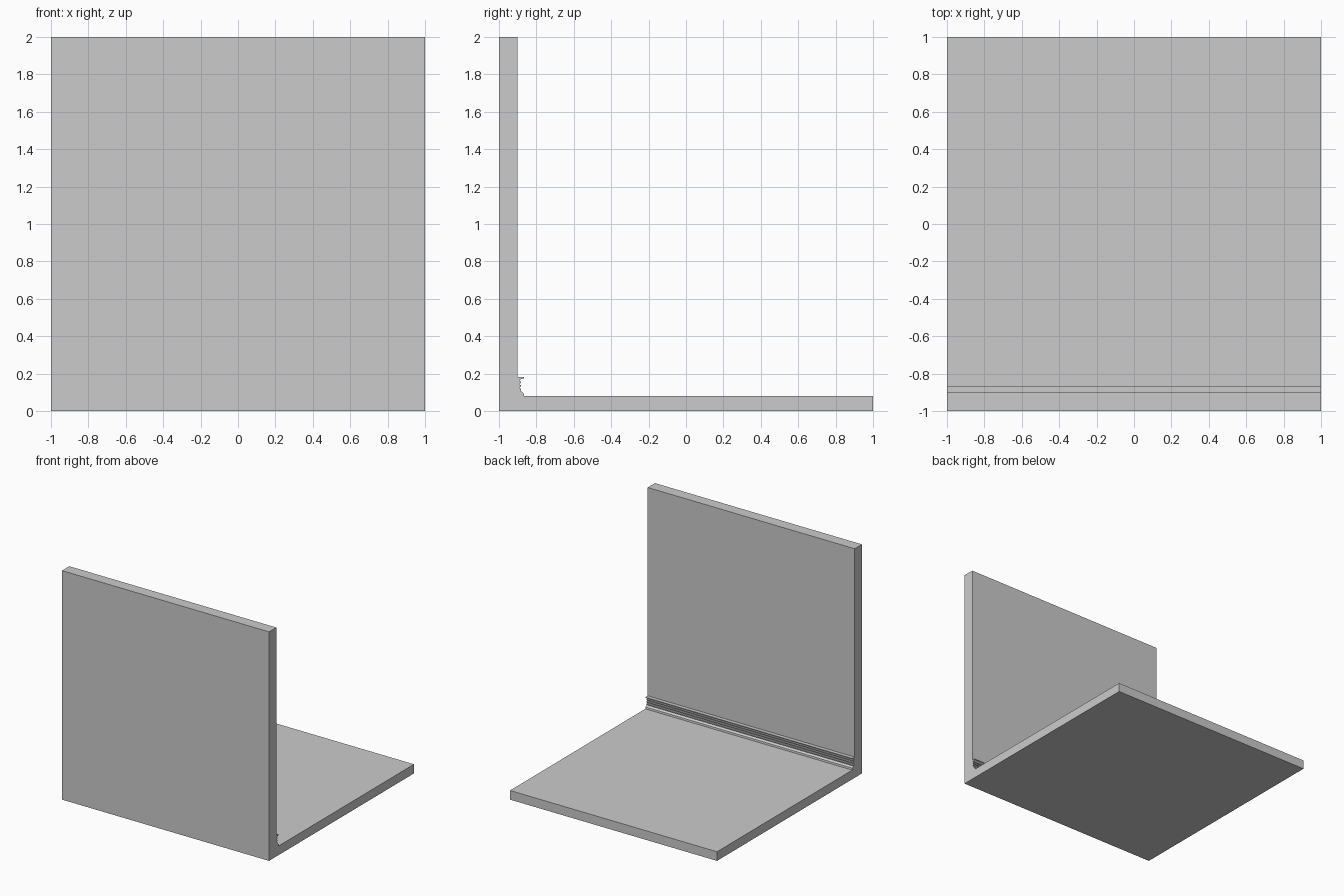
import bpy, bmesh, math

if "Cube" in bpy.data.objects:
    bpy.data.objects.remove(bpy.data.objects["Cube"])

def extrude_profile(name, points, half_width=1.0):
    """Extrude a closed (y, z) outline along x."""
    bm = bmesh.new()
    face = bm.faces.new([bm.verts.new((-half_width, y, z)) for y, z in points])
    result = bmesh.ops.extrude_face_region(bm, geom=[face])
    moved = [v for v in result["geom"] if isinstance(v, bmesh.types.BMVert)]
    bmesh.ops.translate(bm, verts=moved, vec=(2 * half_width, 0, 0))
    bmesh.ops.recalc_face_normals(bm, faces=bm.faces)
    mesh = bpy.data.meshes.new(name)
    bm.to_mesh(mesh)
    bm.free()
    obj = bpy.data.objects.new(name, mesh)
    bpy.context.collection.objects.link(obj)
    return obj

# Wall and floor as one L-shaped slab
extrude_profile("wall_and_floor", [
    (-1, 0), (1, 0), (1, 0.08), (-0.9, 0.08), (-0.9, 2), (-1, 2)])

# Skirting: projecting top lip, small ribs, sloped foot
front = [(-0.867, 0.181), (-0.867, 0.175), (-0.879, 0.172)]
for i in range(3):
    z = 0.165 - i * 0.019
    front += [(-0.890, z), (-0.890, z - 0.005),
              (-0.881, z - 0.008), (-0.881, z - 0.014)]
front += [(-0.884, 0.108), (-0.876, 0.102), (-0.868, 0.096), (-0.866, 0.08)]
extrude_profile("skirting_moulding", [(-0.9, 0.08), (-0.9, 0.181)] + front)

# Small bead set into the corner under the skirting
extrude_profile("corner_bead", [
    (-0.906 + 0.007 * math.cos(k * math.tau / 8),
     0.075 + 0.007 * math.sin(k * math.tau / 8)) for k in range(8)])
